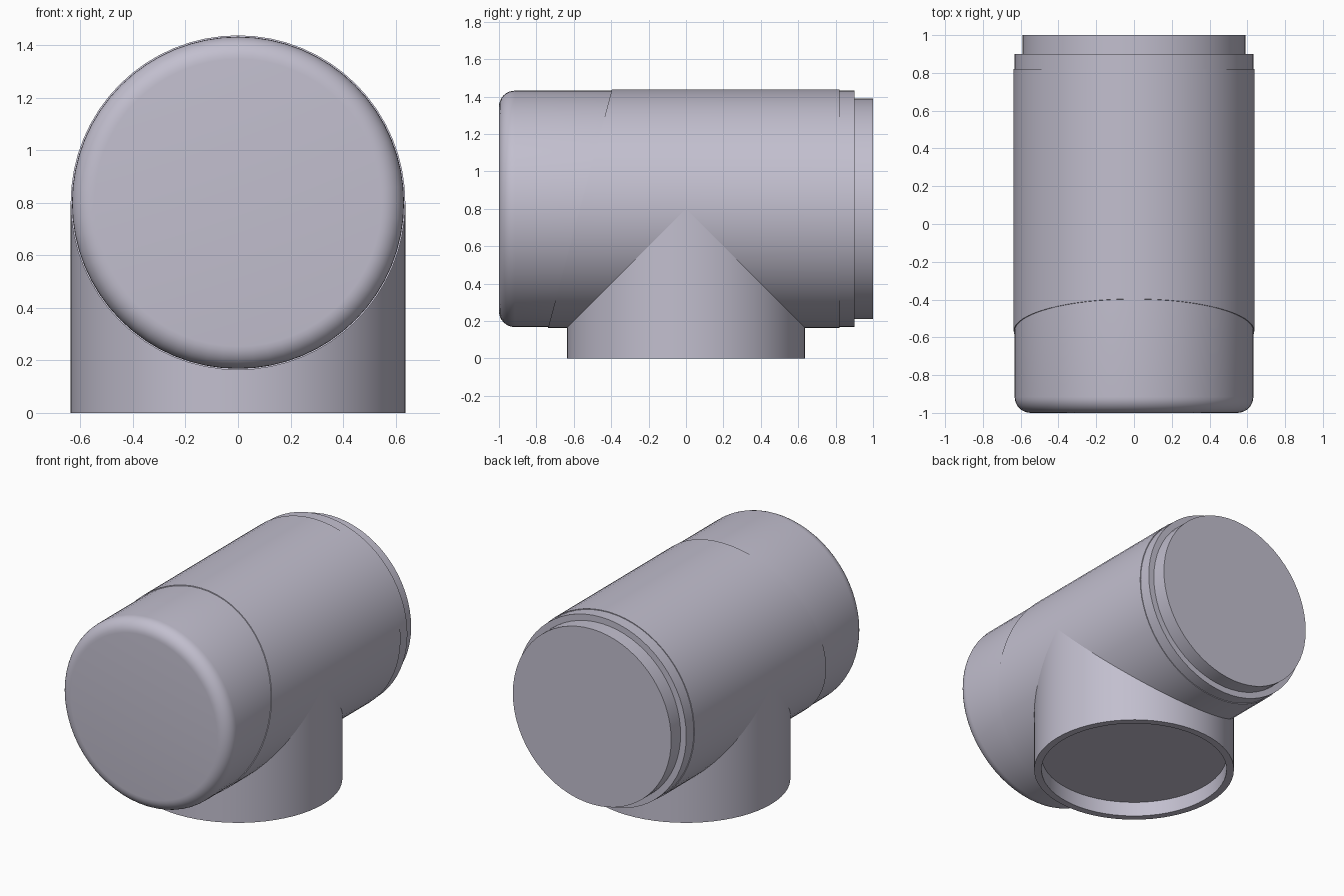
import bpy, bmesh, math
from mathutils import Vector

if "Cube" in bpy.data.objects:
    bpy.data.objects.remove(bpy.data.objects["Cube"], do_unlink=True)

SEGMENTS = 64
AXIS_Z = 0.80       # height of the main pipe's axis
R = 0.637           # outer radius of sleeve and branch
R_CAP = 0.632       # slightly recessed end sections
R_PLUG = 0.59       # spigot and socket radius
FILLET = 0.085

grey = bpy.data.materials.new("pale lavender grey")
grey.use_nodes = True
colour = (0.54, 0.52, 0.62, 1)
grey.diffuse_color = colour
grey.node_tree.nodes["Principled BSDF"].inputs["Base Color"].default_value = colour


def lathe(name, profile, place):
    """Skin rings of (position, radius, tilt) and close both ends."""
    bm = bmesh.new()
    rings = []
    for pos, radius, tilt in profile:
        ring = []
        for i in range(SEGMENTS):
            a = math.tau * i / SEGMENTS
            u, v = radius * math.cos(a), radius * math.sin(a)
            ring.append(bm.verts.new(place(u, v, pos + tilt * v)))
        rings.append(ring)
    for a, b in zip(rings, rings[1:]):
        for i in range(SEGMENTS):
            j = (i + 1) % SEGMENTS
            bm.faces.new((a[i], a[j], b[j], b[i]))
    bm.faces.new(rings[0])
    bm.faces.new(rings[-1])
    bmesh.ops.recalc_face_normals(bm, faces=bm.faces)
    mesh = bpy.data.meshes.new(name)
    bm.to_mesh(mesh)
    bm.free()
    mesh.materials.append(grey)
    obj = bpy.data.objects.new(name, mesh)
    bpy.context.collection.objects.link(obj)
    bpy.ops.object.select_all(action="DESELECT")
    obj.select_set(True)
    bpy.context.view_layer.objects.active = obj
    bpy.ops.object.shade_smooth_by_angle(angle=math.radians(30))
    return obj


# Main pipe: rounded front cap, sleeve with slanted seam, rear collar, spigot
STEPS = 8
profile = []
for k in range(STEPS + 1):
    t = math.pi / 2 * k / STEPS
    profile.append((-1 + FILLET * (1 - math.cos(t)),
                    R_CAP - FILLET * (1 - math.sin(t)), 0))
slant = math.tan(math.radians(15))
profile += [(-0.567, R_CAP, slant), (-0.567, R, slant),
            (0.82, R, 0), (0.82, R_CAP, 0),
            (0.90, R_CAP, 0), (0.90, R_PLUG, 0), (1.0, R_PLUG, 0)]
lathe("main_pipe", profile, lambda u, v, p: Vector((u, p, AXIS_Z + v)))

# Downward branch with a shallow open socket in its base
lathe("branch_pipe",
      [(AXIS_Z, R, 0), (0, R, 0), (0, R_PLUG, 0), (0.10, R_PLUG, 0)],
      lambda u, v, p: Vector((u, v, p)))
